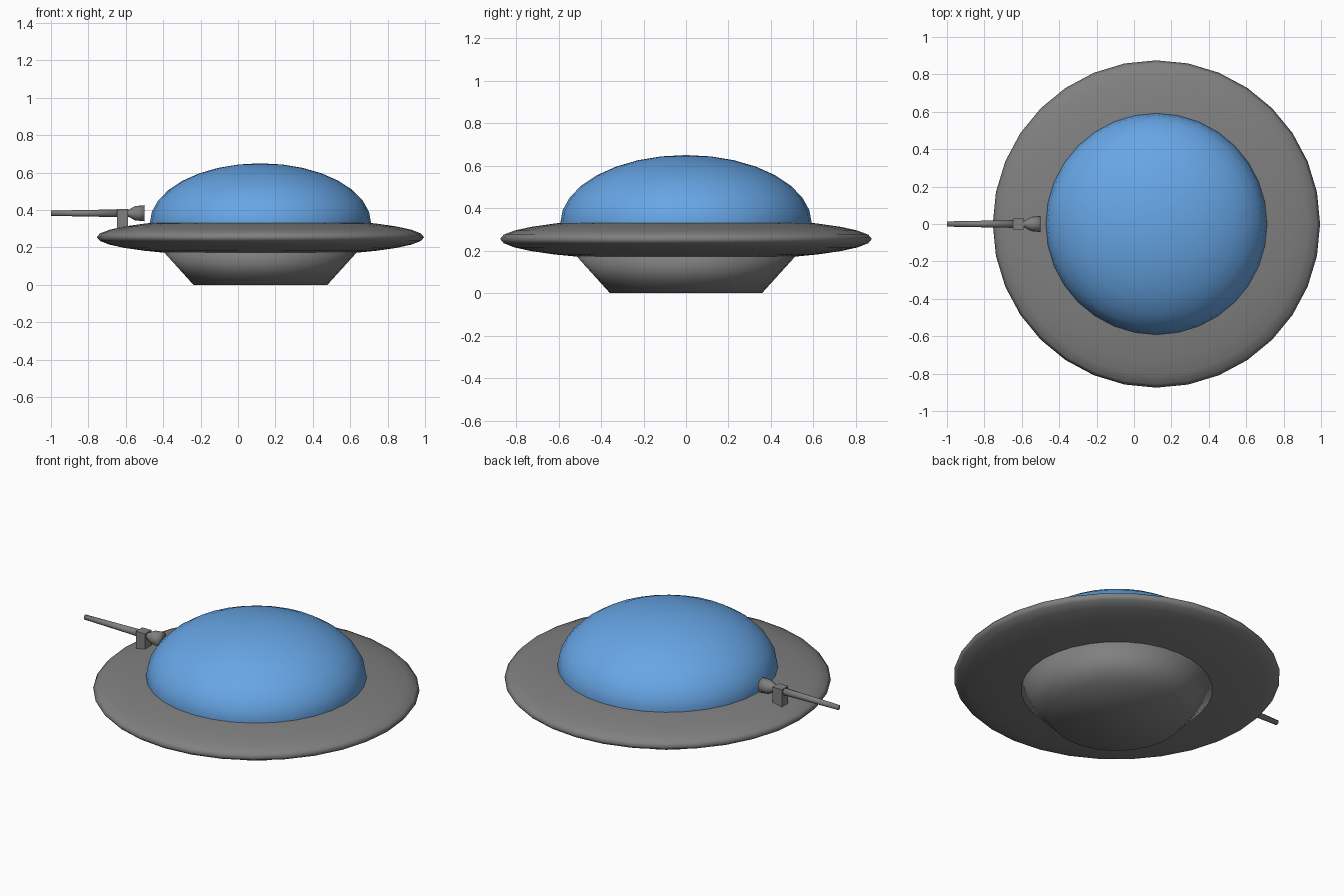
import bpy
import math

if "Cube" in bpy.data.objects:
    bpy.data.objects.remove(bpy.data.objects["Cube"])

CX = 0.12    # saucer axis
GUN_Z = 0.383


def material(name, rgb):
    m = bpy.data.materials.new(name)
    m.diffuse_color = (*rgb, 1)
    m.use_nodes = True
    m.node_tree.nodes["Principled BSDF"].inputs["Base Color"].default_value = m.diffuse_color
    return m


grey = material("hull grey", (0.216, 0.216, 0.216))
blue = material("dome blue", (0.135, 0.38, 0.79))


def lathe(name, profile, segments, mat, along_x=False, origin=(0, 0, 0)):
    """Spin (radius, height) points round z, or round x; close both ends."""
    verts, faces, rings = [], [], []
    for r, h in profile:
        if r < 1e-6:
            rings.append([len(verts)] * segments)
            verts.append((0, 0, h))
        else:
            rings.append([len(verts) + i for i in range(segments)])
            for i in range(segments):
                a = 2 * math.pi * i / segments
                verts.append((r * math.cos(a), r * math.sin(a), h))
    for low, high in zip(rings, rings[1:]):
        for i in range(segments):
            j = (i + 1) % segments
            quad = list(dict.fromkeys((low[i], low[j], high[j], high[i])))
            faces.append(quad)
    if profile[0][0] > 1e-6:
        faces.append(rings[0][::-1])
    if profile[-1][0] > 1e-6:
        faces.append(rings[-1])
    if along_x:
        verts = [(z, x, y) for x, y, z in verts]
    mesh = bpy.data.meshes.new(name)
    mesh.from_pydata(verts, [], faces)
    mesh.materials.append(mat)
    mesh.shade_smooth()
    obj = bpy.data.objects.new(name, mesh)
    obj.location = origin
    bpy.context.collection.objects.link(obj)
    return obj


def arc(radius, height, start, end, steps):
    """Elliptical profile between two latitudes in degrees."""
    pts = []
    for i in range(steps + 1):
        a = math.radians(start + (end - start) * i / steps)
        pts.append((max(0, radius * math.cos(a)), height * math.sin(a)))
    return pts


# Flattened disc hull
lathe("saucer_disc", arc(0.875, 0.103, -90, 90, 16), 32, grey,
      origin=(CX, 0, 0.255))

# Glass dome
lathe("dome", arc(0.592, 0.322, -11.25, 90, 9), 32, blue,
      origin=(CX, 0, 0.328))

# Tapered landing base
lathe("base", [(0.358, 0), (0.53, 0.19)], 32, grey, origin=(CX, 0, 0))

# Gun barrel with flared rear end
lathe("gun_barrel", [(0.014, -1.0), (0.021, -0.62)], 16, grey,
      along_x=True, origin=(0, 0, GUN_Z))
lathe("gun_flare", [(0.016, -0.62), (0.019, -0.585), (0.038, -0.55), (0.043, -0.5)],
      16, grey, along_x=True, origin=(0, 0, GUN_Z))

# Gun mount block
bpy.ops.mesh.primitive_cube_add(size=1, location=(-0.618, 0, 0.345))
mount = bpy.context.object
mount.name = "gun_mount"
mount.scale = (0.06, 0.06, 0.12)
mount.data.materials.append(grey)
